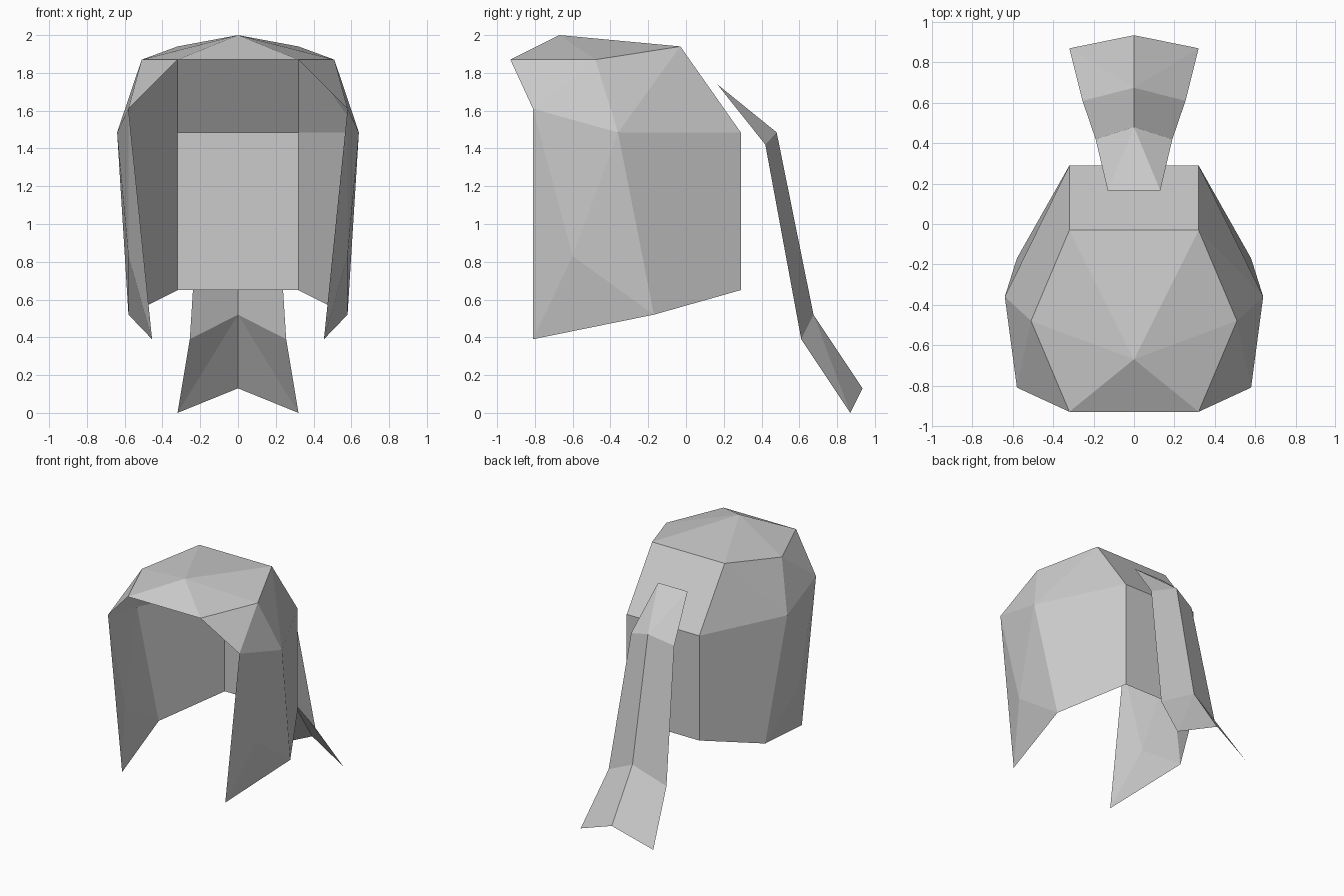
import bpy
import bmesh

cube = bpy.data.objects.get("Cube")
if cube:
    bpy.data.objects.remove(cube, do_unlink=True)

# Single hair colour
grey = bpy.data.materials.new("hair_grey")
grey.use_nodes = True
colour = (0.6, 0.6, 0.6, 1.0)
grey.diffuse_color = colour
grey.node_tree.nodes["Principled BSDF"].inputs["Base Color"].default_value = colour


def half_sheet(name, points, faces):
    """Build the left half of a faceted sheet and mirror it across x."""
    bm = bmesh.new()
    verts = {key: bm.verts.new(co) for key, co in points.items()}
    for face in faces:
        bm.faces.new([verts[key] for key in face.split()])
    mesh = bpy.data.meshes.new(name)
    bm.to_mesh(mesh)
    bm.free()
    mesh.materials.append(grey)
    obj = bpy.data.objects.new(name, mesh)
    bpy.context.collection.objects.link(obj)
    mirror = obj.modifiers.new("mirror", 'MIRROR')
    mirror.use_clip = True
    return obj


# Hair cap: crown, side locks and back panel, open at the face
cap = {
    "apex": (0, -0.67, 2.0),
    "brow_mid": (0, -0.93, 1.87),
    "brow": (0.32, -0.93, 1.87),
    "crown_side": (0.51, -0.48, 1.87),
    "crown_back": (0.32, -0.03, 1.94),
    "crown_back_mid": (0, -0.03, 1.94),
    "temple": (0.58, -0.81, 1.61),
    "side": (0.64, -0.36, 1.485),
    "nape": (0.32, 0.29, 1.485),
    "nape_mid": (0, 0.29, 1.485),
    "hem_back": (0.32, 0.29, 0.65),
    "hem_back_mid": (0, 0.29, 0.65),
    "hem_side": (0.58, -0.17, 0.52),
    "lock_tip": (0.455, -0.81, 0.39),
    "lock_bulge": (0.58, -0.6, 0.83),
}
half_sheet("hair_cap", cap, [
    "apex brow_mid brow",
    "apex brow crown_side",
    "apex crown_side crown_back",
    "apex crown_back crown_back_mid",
    "brow temple crown_side",
    "temple side crown_side",
    "crown_side side crown_back",
    "side nape crown_back",
    "crown_back nape nape_mid crown_back_mid",
    "nape hem_back hem_back_mid nape_mid",
    "side hem_side hem_back nape",
    "temple lock_tip lock_bulge",
    "lock_tip hem_side lock_bulge",
    "temple lock_bulge side",
    "lock_bulge hem_side side",
])

# Ponytail: ridged strip that flares toward its forked tip
tail = {
    "root_mid": (0, 0.165, 1.74),
    "root": (0.13, 0.165, 1.74),
    "ridge_top": (0, 0.48, 1.485),
    "edge_top": (0.19, 0.42, 1.42),
    "ridge_low": (0, 0.675, 0.52),
    "edge_low": (0.255, 0.61, 0.39),
    "ridge_tip": (0, 0.935, 0.13),
    "edge_tip": (0.32, 0.87, 0.0),
}
half_sheet("ponytail", tail, [
    "root_mid root ridge_top",
    "root edge_top ridge_top",
    "ridge_top edge_top edge_low ridge_low",
    "ridge_low edge_low edge_tip",
    "ridge_low edge_tip ridge_tip",
])
